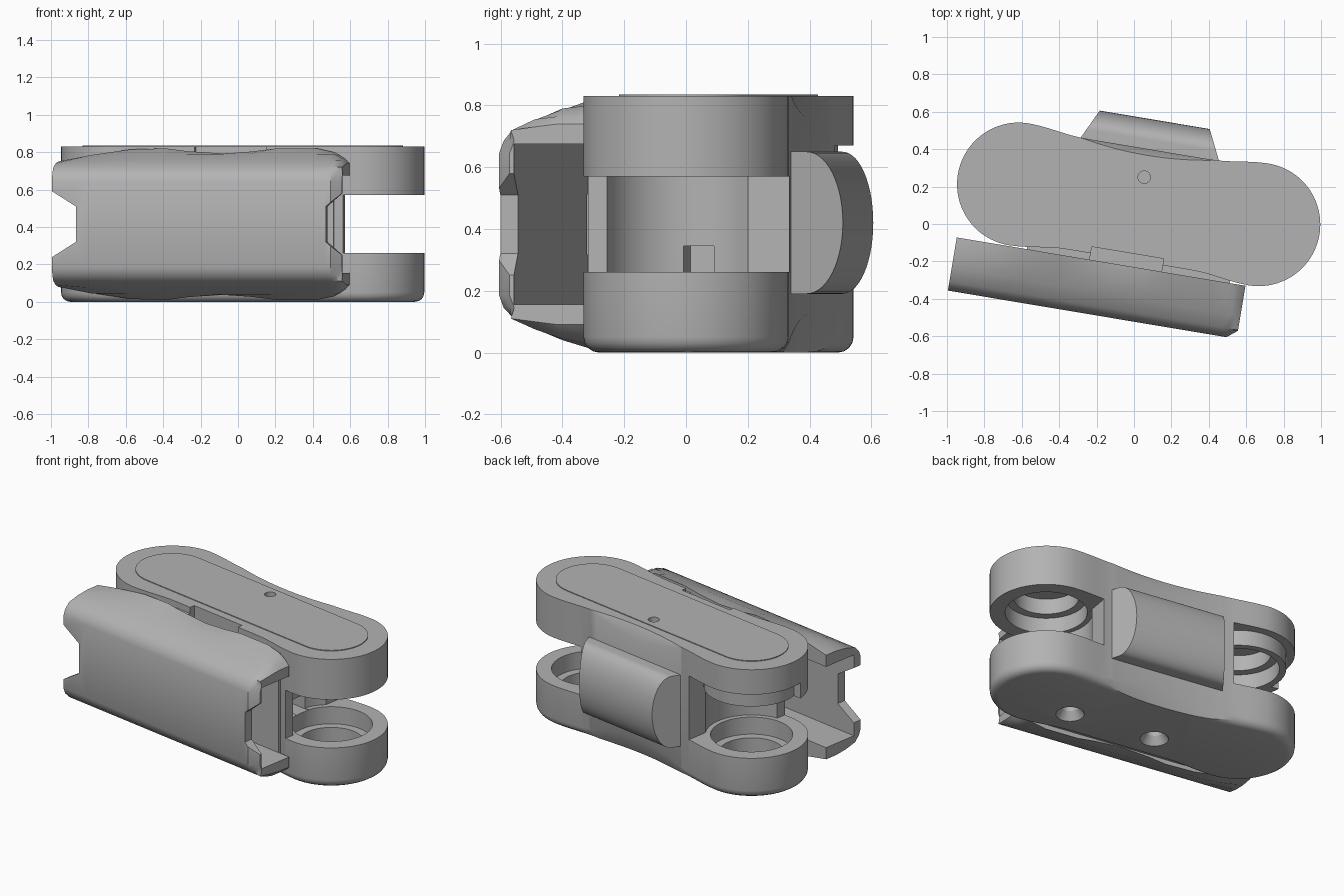
import bpy
import bmesh
from math import sin, cos, pi, radians
from mathutils import Matrix

cube = bpy.data.objects.get("Cube")
if cube:
    bpy.data.objects.remove(cube, do_unlink=True)

GREY = (0.45, 0.45, 0.45, 1)
grey = bpy.data.materials.new("plain grey")
grey.use_nodes = True
grey.diffuse_color = GREY
grey.node_tree.nodes["Principled BSDF"].inputs["Base Color"].default_value = GREY

# The whole link is modelled along x, then turned slightly
PLACE = Matrix.Translation((0.025, 0.105, 0)) @ Matrix.Rotation(radians(-9.5), 4, 'Z')
END = 0.65        # distance from middle to each pivot
TOP = 0.83


def loft(name, rings, round_bottom=0):
    """Skin a list of equal point rings and cap both ends."""
    bm = bmesh.new()
    rows = [[bm.verts.new(p) for p in ring] for ring in rings]
    n = len(rows[0])
    for a, b in zip(rows, rows[1:]):
        for i in range(n):
            j = (i + 1) % n
            bm.faces.new((a[i], a[j], b[j], b[i]))
    bm.faces.new(rows[0])
    bm.faces.new(rows[-1])
    bmesh.ops.recalc_face_normals(bm, faces=bm.faces)
    if round_bottom:
        low = [e for e in bm.edges if all(v.co.z < 1e-5 for v in e.verts)]
        bmesh.ops.bevel(bm, geom=low, offset=round_bottom, segments=4,
                        profile=0.5, affect='EDGES')
    mesh = bpy.data.meshes.new(name)
    bm.to_mesh(mesh)
    bm.free()
    mesh.materials.append(grey)
    obj = bpy.data.objects.new(name, mesh)
    bpy.context.collection.objects.link(obj)
    return obj


def prism(name, pts, z0, z1, **kw):
    return loft(name, [[(x, y, z) for x, y in pts] for z in (z0, z1)], **kw)


def arc(x, y, r, a0, a1, n):
    return [(x + r * cos(radians(a0 + (a1 - a0) * i / n)),
             y + r * sin(radians(a0 + (a1 - a0) * i / n))) for i in range(n + 1)]


def circle(x, y, r, n=64):
    return arc(x, y, r, 0, 360 - 360 / n, n - 1)


def disc(name, x, y, r, z0, z1):
    return prism(name, circle(x, y, r), z0, z1)


def box(name, x0, x1, y0, y1, z0, z1):
    return prism(name, [(x0, y0), (x1, y0), (x1, y1), (x0, y1)], z0, z1)


def combine(obj, tool, operation='DIFFERENCE'):
    mod = obj.modifiers.new("cut", 'BOOLEAN')
    mod.operation = operation
    mod.solver = 'EXACT'
    mod.object = tool
    bpy.context.view_layer.objects.active = obj
    bpy.ops.object.modifier_apply(modifier=mod.name)
    bpy.data.objects.remove(tool, do_unlink=True)


# Body: two round ends with a gentle waist
def waist(x):
    t = min(max((abs(x) - 0.34) / (END - 0.34), 0), 1)
    return 0.30 + 0.03 * t * t * (3 - 2 * t)


xs = [END - 2 * END * i / 24 for i in range(1, 24)]
outline = (arc(END, 0, 0.33, -90, 90, 40) + [(x, waist(x)) for x in xs]
           + arc(-END, 0, 0.33, 90, 270, 40) + [(-x, -waist(x)) for x in xs])
body = prism("link_body", outline, 0, TOP, round_bottom=0.05)

# Shallow leaning scoops on the top and bottom back edges
SCOOP = 1.95
for edge, inward, depth in ((TOP, -1, 0.266), (0, 1, 0.24)):
    rings = [[(x, y, edge + inward * d) for x, y in
              circle(0, depth + SCOOP + 0.48 * d, SCOOP, 300)] for d in (-0.02, 0.16)]
    combine(body, loft("scoop", rings))

# Low block joining the body to the front channel
combine(body, box("joint_block", -0.55, 0.55, -0.337, -0.2, 0.04, 0.79), 'UNION')

# Open slots between the lugs, with a hollowed web
slot = ([(1.1, -0.5), (0.6, -0.5)] + arc(END, 0, 0.27, 259, 141, 24)
        + [(0.44, 0.5), (1.1, 0.5)])
for side in (1, -1):
    combine(body, prism("slot", [(side * x, y) for x, y in slot], 0.26, 0.57))

# Side groove above the slot at the right end
groove = [(-1.1, -0.08), (-END, -0.08), (-0.44, 0.1), (-0.44, 0.5), (-1.1, 0.5)]
combine(body, prism("groove", groove, 0.55, 0.67))
combine(body, disc("boss", -END, 0, 0.28, 0.57, 0.69), 'UNION')

# Stepped bores in all four lugs
for side in (1, -1):
    for r, z0, z1 in ((0.24, 0.15, 0.3), (0.19, 0.06, 0.3),
                      (0.24, 0.5, 0.67), (0.19, 0.5, 0.77)):
        combine(body, disc("bore", side * END, 0, r, z0, z1))

# Small notch in the web, front pocket, and countersunk holes below
combine(body, box("notch", 0.25, 0.45, -0.05, 0.05, 0.255, 0.345))
combine(body, box("pocket", -0.21, 0.18, -0.5, -0.265, 0.6, 1))
for x in (-0.14, 0.43):
    radii = ((-0.01, 0.09), (0.05, 0.05), (0.14, 0.05))
    combine(body, loft("screw_hole", [[(a, b, z) for a, b in circle(x, -0.1, r, 32)]
                                      for z, r in radii]))

# Thin raised lid with a small hole
lid = prism("lid", arc(END, 0, 0.215, -90, 90, 32) + arc(-END, 0, 0.215, 90, 270, 32),
            TOP - 0.01, TOP + 0.005)
for part in (body, lid):
    combine(part, disc("pin_hole", 0.005, 0.148, 0.033, 0.78, 1))

# Rounded pad on the back
MID = 0.42
profile = ([(0.285, -0.23)]
           + [(0.35 + 0.11 * cos(a), 0.23 * sin(a))
              for a in [pi * (i / 28 - 0.5) for i in range(29)]]
           + [(0.285, 0.23)])
pad = loft("back_pad", [[(0.01 + s * (0.375 - 0.48 * (y - 0.30)), y, MID + z)
                         for y, z in profile] for s in (-1, 1)])

# Front channel plate: a C section whose flange height varies along its length
heights = [(-0.93, 0.335), (-0.75, 0.37), (-0.55, 0.4), (-0.36, 0.405), (-0.24, 0.39),
           (-0.05, 0.378), (0.1, 0.388), (0.24, 0.405), (0.46, 0.405),
           (0.55, 0.385), (0.58, 0.37), (0.61, 0.35), (0.635, 0.325)]


def channel(x, h):
    inset = max(0, x - 0.58) * 0.8      # rounds the left front corner
    half = [(-0.623 + inset, 0.23), (-0.608 + inset, 0.27), (-0.575, min(0.305, h - 0.02)),
            (-0.50, min(0.34, h - 0.01)), (-0.42, min(0.375, h)), (-0.335, h),
            (-0.335, 0.26), (-0.565, 0.26)]
    ring = half + [(y, -z) for y, z in reversed(half)]
    return [(x, y, 0.415 + z) for y, z in ring]


plate = loft("front_channel", [channel(x, h) for x, h in heights])
for edge, inner in ((0.67, 0.555), (-0.96, -0.80)):
    tool = prism("end_notch", [(edge, 0.22), (inner, 0.32), (inner, 0.51), (edge, 0.61)],
                 0.5, 0.7)
    tool.data.transform(Matrix.Rotation(pi / 2, 4, 'X'))
    combine(plate, tool)

for obj in (body, lid, pad, plate):
    obj.matrix_world = PLACE
    bpy.ops.object.select_all(action='DESELECT')
    obj.select_set(True)
    bpy.context.view_layer.objects.active = obj
    bpy.ops.object.shade_smooth_by_angle(angle=radians(30))
